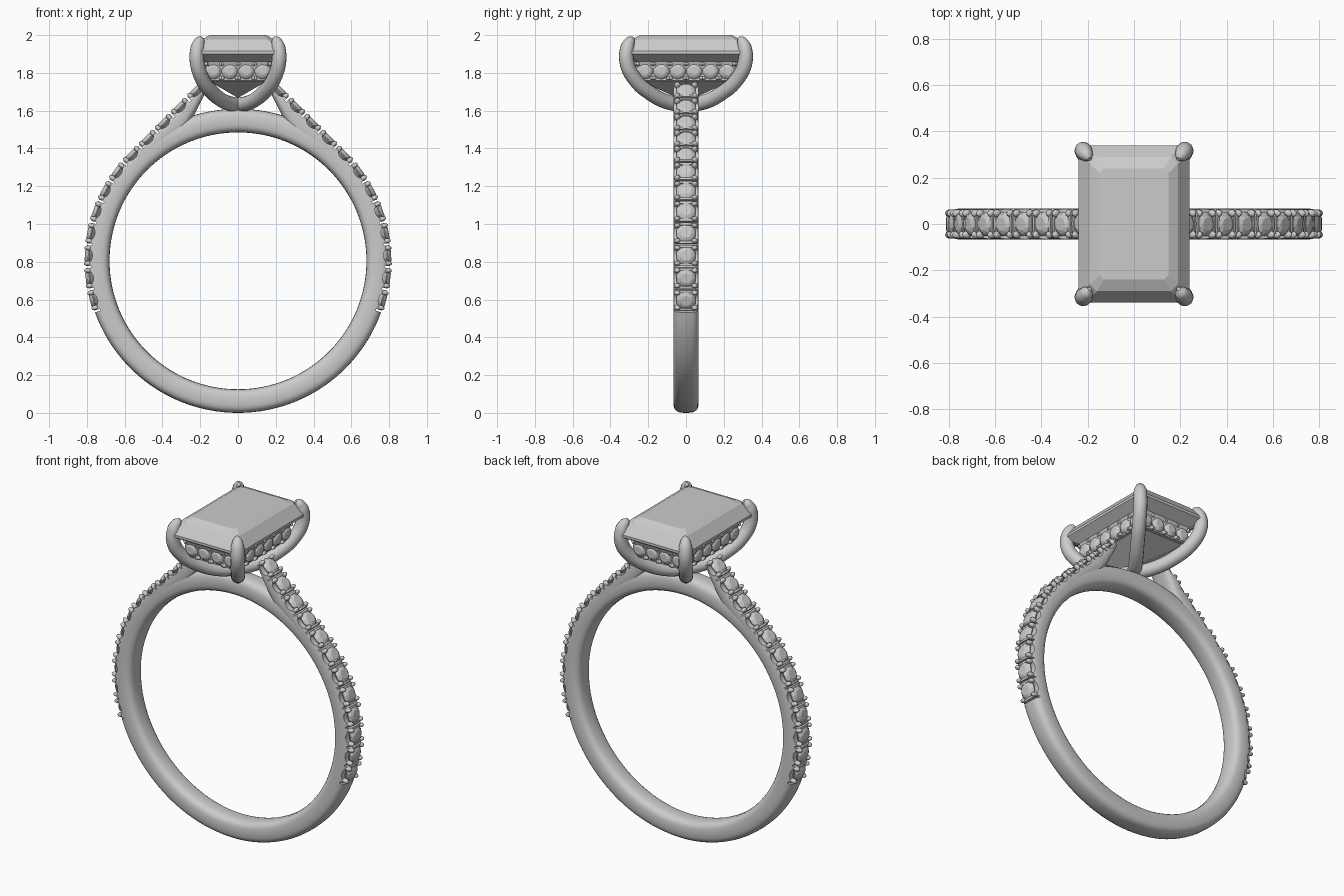
import bpy, bmesh, math
from mathutils import Matrix, Vector

old = bpy.data.objects.get("Cube")
if old:
    bpy.data.objects.remove(old, do_unlink=True)

metal = bpy.data.materials.new("light grey")
metal.use_nodes = True
GREY = (0.6, 0.6, 0.6, 1)
metal.diffuse_color = GREY
metal.node_tree.nodes["Principled BSDF"].inputs["Base Color"].default_value = GREY

CENTRE, R_OUT, R_IN, HALF_W = 0.805, 0.805, 0.68, 0.067
GEMS, STEP, START = 12, 0.12, math.radians(-15.2)


def finish(name, bm, smooth=None):
    bmesh.ops.recalc_face_normals(bm, faces=bm.faces)
    mesh = bpy.data.meshes.new(name)
    bm.to_mesh(mesh)
    bm.free()
    mesh.materials.append(metal)
    ob = bpy.data.objects.new(name, mesh)
    bpy.context.collection.objects.link(ob)
    if smooth:
        shade(ob, smooth)
    return ob


def activate(ob):
    bpy.ops.object.select_all(action='DESELECT')
    ob.select_set(True)
    bpy.context.view_layer.objects.active = ob


def shade(ob, degrees):
    activate(ob)
    bpy.ops.object.shade_smooth_by_angle(angle=math.radians(degrees))


def skin(bm, rings, closed=False):
    """Join a row of equal point rings into a tube, capped unless closed."""
    rows = [[bm.verts.new(p) for p in ring] for ring in rings]
    n = len(rows[0])
    pairs = list(zip(rows, rows[1:])) + ([(rows[-1], rows[0])] if closed else [])
    for a, b in pairs:
        for i in range(n):
            j = (i + 1) % n
            bm.faces.new((a[i], a[j], b[j], b[i]))
    if not closed:
        bm.faces.new(rows[0])
        bm.faces.new(rows[-1])


def section(inner, outer, count=24):
    """Soft rectangular cross-section between two points in the xz plane."""
    a, b = Vector((inner[0], 0, inner[1])), Vector((outer[0], 0, outer[1]))
    mid, half = (a + b) / 2, (b - a) / 2
    ring = []
    for i in range(count):
        t = math.tau * i / count
        c, s = math.cos(t), math.sin(t)
        u = math.copysign(abs(c) ** 0.65, c)
        v = math.copysign(abs(s) ** 0.65, s)
        ring.append(mid + half * u + Vector((0, HALF_W * v, 0)))
    return ring


def frame(pos, normal):
    """Placement with local z on the normal."""
    z = Vector(normal).normalized()
    y = Vector((0, 1, 0)) if abs(z.y) < 0.9 else Vector((0, 0, 1))
    x = y.cross(z)
    return Matrix.Translation(pos) @ Matrix((x, y, z)).transposed().to_4x4()


def station(k, side):
    """Placement of the k-th seat: up the arc, then along the straight shoulder."""
    d = k * STEP
    angle = min(START + d / 0.8, math.pi / 4)
    rest = max(0, d - (math.pi / 4 - START) * 0.8)
    n = Vector((math.cos(angle), 0, math.sin(angle)))
    p = Vector((0, 0, CENTRE)) + n * R_OUT + Vector((-rest, 0, rest)) * math.sqrt(0.5)
    p.x *= side
    n.x *= side
    return frame(p, n)


def add_gem(bm, place, r):
    """Round faceted stone whose girdle sits just below the local origin."""
    rings = []
    for scale, z, turn in ((0.1, -0.9, 0), (1, -0.3, 0), (1, -0.22, 0), (0.8, -0.02, 0.5), (0.52, 0.12, 0)):
        rings.append([place @ Vector((r * scale * math.cos(math.tau * (i + turn) / 10),
                                      r * scale * math.sin(math.tau * (i + turn) / 10), r * z))
                      for i in range(10)])
    skin(bm, rings)


def add_beads(bm, place, dx, dy, r):
    for sx in (-1, 1):
        for sy in (-1, 1):
            m = place @ Matrix.Translation((sx * dx, sy * dy, -r * 0.7)) @ Matrix.Diagonal((0.8, 1, 1.3, 1))
            bmesh.ops.create_uvsphere(bm, u_segments=10, v_segments=8, radius=r, matrix=m)


# Seat cutters: a scooped pocket at each stone and a thin slit between neighbours
bm = bmesh.new()
for side in (-1, 1):
    for k in range(GEMS):
        m = station(k, side) @ Matrix.Diagonal((0.043, 1, 0.034, 1)) @ Matrix.Rotation(math.pi / 2, 4, 'X')
        bmesh.ops.create_cone(bm, cap_ends=True, segments=20, radius1=1, radius2=1, depth=0.3, matrix=m)
        m = station(k - 0.5, side) @ Matrix.Diagonal((0.01, 0.3, 0.06, 1))
        bmesh.ops.create_cube(bm, size=1, matrix=m)
cutter = finish("seat_cutter", bm)
cutter.hide_render = True


def carve(ob):
    mod = ob.modifiers.new("seats", 'BOOLEAN')
    mod.operation, mod.solver, mod.object = 'DIFFERENCE', 'EXACT', cutter
    activate(ob)
    bpy.ops.object.modifier_apply(modifier=mod.name)
    shade(ob, 35)


# Band
bm = bmesh.new()
rings = []
for i in range(128):
    t = math.tau * i / 128
    c, s = math.cos(t), math.sin(t)
    rings.append(section((R_IN * c, CENTRE + R_IN * s), (R_OUT * c, CENTRE + R_OUT * s)))
skin(bm, rings, closed=True)
carve(finish("band", bm))

# Shoulders rising from the band to the head
line = R_OUT * math.sqrt(2) + CENTRE
for side, label in ((1, "left"), (-1, "right")):
    bm = bmesh.new()
    rings = []
    for x, ix, iz in ((0.569, 0.5, 1.3), (0.45, 0.39, 1.41), (0.35, 0.28, 1.5),
                      (0.3, 0.235, 1.57), (0.25, 0.2, 1.64), (0.205, 0.165, 1.71)):
        rings.append(section((side * ix, iz), (side * x, line - x)))
    skin(bm, rings)
    carve(finish(label + "_shoulder", bm))
bpy.data.objects.remove(cutter, do_unlink=True)

# Small stones and their beads along the band
gems, beads = bmesh.new(), bmesh.new()
for side in (-1, 1):
    for k in range(GEMS):
        add_gem(gems, station(k, side), 0.054)
        add_beads(beads, station(k, side), 0.041, 0.046, 0.017)
finish("band_stones", gems)
finish("band_beads", beads, 50)

# Gallery: rectangular rail under the main stone
FX, FY, Z0, Z1, WALL = 0.17, 0.257, 1.76, 1.86, 0.05


def rect(x, y, z, cut=0.0):
    pts = []
    for sx, sy in ((1, 1), (-1, 1), (-1, -1), (1, -1)):
        pair = [Vector((sx * x, sy * (y - cut), z)), Vector((sx * (x - cut), sy * y, z))]
        pts += (pair if sx == sy else pair[::-1]) if cut else pair[:1]
    return pts


bm = bmesh.new()
skin(bm, [rect(FX, FY, Z0), rect(FX, FY, Z1), rect(FX - WALL, FY - WALL, Z1),
          rect(FX - WALL, FY - WALL, Z0)], closed=True)
finish("gallery_rail", bm)

# Gallery stones on all four sides
gems, beads = bmesh.new(), bmesh.new()
PITCH, MID = 0.087, (Z0 + Z1) / 2
for s in (-1, 1):
    places = [frame((PITCH * (i - 1.5), s * (FY + 0.012), MID), (0, s, 0)) for i in range(4)]
    places += [frame((s * (FX + 0.012), PITCH * (i - 2.5), MID), (s, 0, 0)) for i in range(6)]
    for place in places:
        add_gem(gems, place, 0.044)
        add_beads(beads, place, 0.038, 0.038, 0.012)
finish("gallery_stones", gems)
finish("gallery_beads", beads, 50)

# Main stone: stepped rectangular cut with a short keel
bm = bmesh.new()
skin(bm, [rect(0.004, 0.05, 1.67, 0.002), rect(0.155, 0.24, 1.757, 0.02), rect(0.185, 0.275, 1.86, 0.025),
          rect(0.24, 0.34, 1.9, 0.03), rect(0.24, 0.34, 1.915, 0.03), rect(0.19, 0.29, 1.978, 0.03),
          rect(0.15, 0.24, 2.0, 0.02)])
finish("main_stone", bm)

# Four claws sweeping up from a shared foot
PATH = ((0, 0, 1.63, 1), (0.065, 0.095, 1.645, 1), (0.13, 0.185, 1.69, 1), (0.188, 0.27, 1.765, 1),
        (0.217, 0.314, 1.86, 1), (0.214, 0.31, 1.935, 0.95), (0.202, 0.294, 1.97, 0.7), (0.192, 0.28, 1.985, 0.25))
for sx, lr in ((1, "left"), (-1, "right")):
    for sy, fb in ((-1, "front"), (1, "back")):
        curve = bpy.data.curves.new("claw", 'CURVE')
        curve.dimensions = '3D'
        curve.bevel_depth, curve.bevel_resolution = 0.039, 5
        curve.resolution_u, curve.use_fill_caps = 6, True
        spline = curve.splines.new('BEZIER')
        spline.bezier_points.add(len(PATH) - 1)
        for p, (x, y, z, r) in zip(spline.bezier_points, PATH):
            p.co, p.radius = (sx * x, sy * y, z), r
            p.handle_left_type = p.handle_right_type = 'AUTO'
        curve.materials.append(metal)
        ob = bpy.data.objects.new(f"{fb}_{lr}_claw", curve)
        bpy.context.collection.objects.link(ob)
        activate(ob)
        bpy.ops.object.convert(target='MESH')
        shade(bpy.context.view_layer.objects.active, 50)
